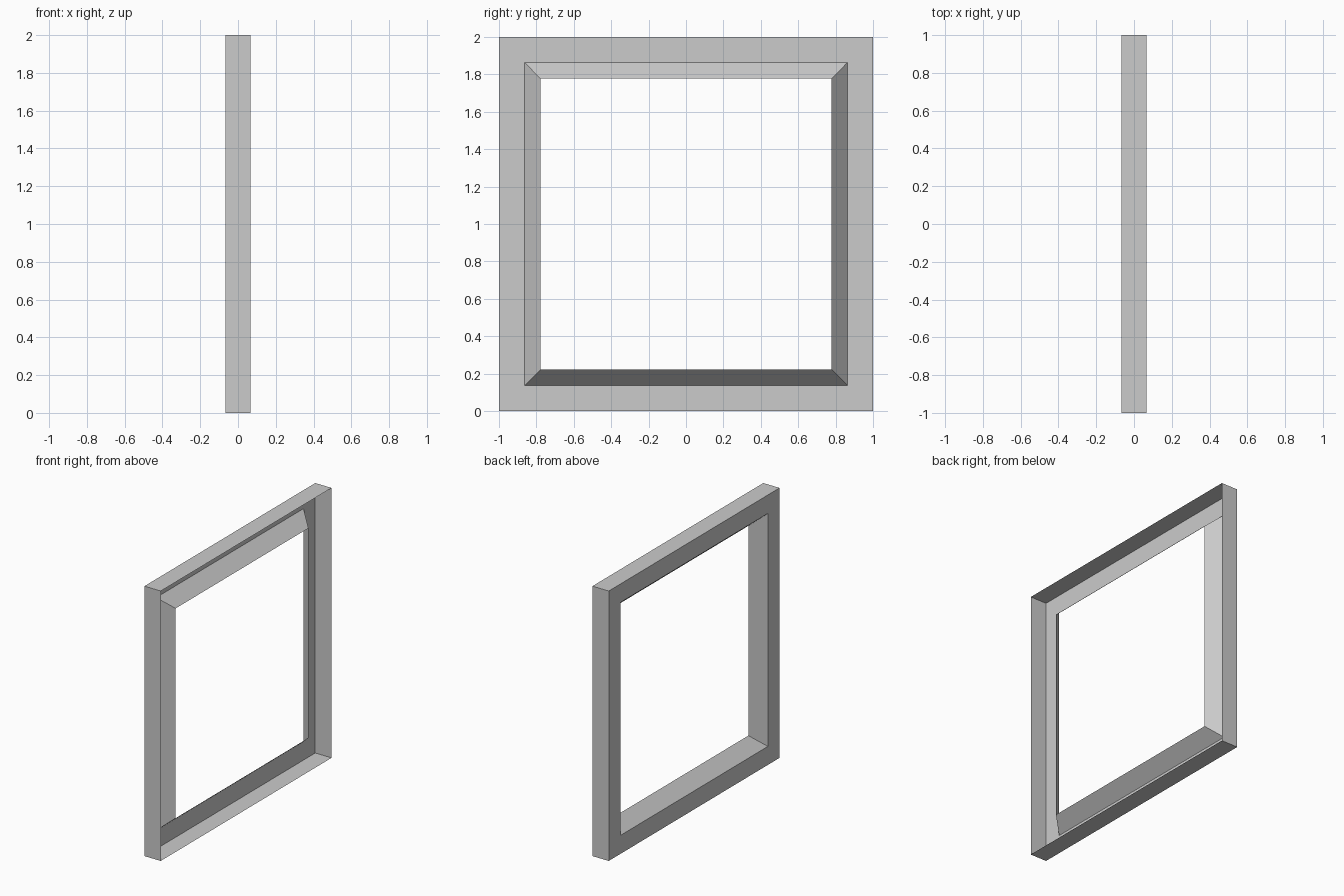
import bpy
import bmesh

cube = bpy.data.objects.get("Cube")
if cube:
    bpy.data.objects.remove(cube, do_unlink=True)

# Plain grey for the whole frame
grey = bpy.data.materials.new("light_grey")
grey.use_nodes = True
colour = (0.6, 0.6, 0.6, 1.0)
grey.diffuse_color = colour
grey.node_tree.nodes["Principled BSDF"].inputs["Base Color"].default_value = colour

# Cross-section (x, half-size): outer wall, closed flange, sloped inner lip
PROFILE = [(0.067, 1.0), (-0.067, 1.0), (-0.067, 0.863), (0.033, 0.777)]
CORNERS = [(-1, -1), (1, -1), (1, 1), (-1, 1)]

# Sweep the section round the square; the +x side stays open
bm = bmesh.new()
loops = [[bm.verts.new((x, sy * r, 1 + sz * r)) for sy, sz in CORNERS]
         for x, r in PROFILE]
for outer, inner in zip(loops, loops[1:]):
    for i in range(4):
        j = (i + 1) % 4
        bm.faces.new((outer[j], outer[i], inner[i], inner[j]))

mesh = bpy.data.meshes.new("square_frame")
bm.to_mesh(mesh)
bm.free()
mesh.materials.append(grey)
frame = bpy.data.objects.new("square_frame", mesh)
bpy.context.collection.objects.link(frame)
